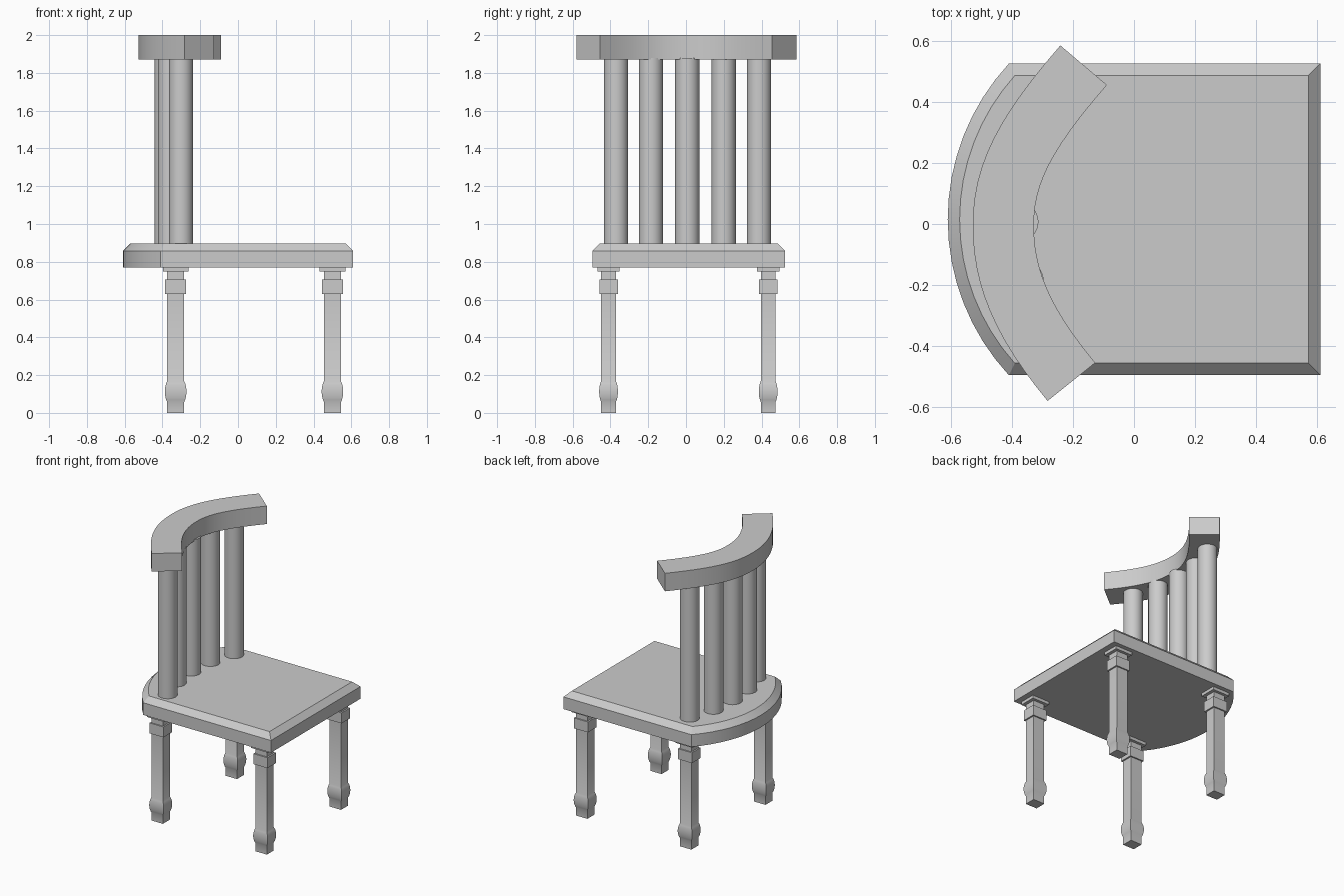
import bpy, bmesh, math
from mathutils import Vector
from mathutils.geometry import interpolate_bezier

if "Cube" in bpy.data.objects:
    bpy.data.objects.remove(bpy.data.objects["Cube"])


def loft(name, rings, smooth=True):
    """Skin a closed solid through rings of equal point count."""
    bm = bmesh.new()
    loops = [[bm.verts.new(p) for p in ring] for ring in rings]
    n = len(loops[0])
    for a, b in zip(loops, loops[1:]):
        for i in range(n):
            j = (i + 1) % n
            bm.faces.new((a[i], a[j], b[j], b[i]))
    bm.faces.new(loops[0])
    bm.faces.new(loops[-1])
    bmesh.ops.recalc_face_normals(bm, faces=bm.faces)
    me = bpy.data.meshes.new(name)
    bm.to_mesh(me)
    bm.free()
    ob = bpy.data.objects.new(name, me)
    bpy.context.collection.objects.link(ob)
    if smooth:
        bpy.ops.object.select_all(action='DESELECT')
        bpy.context.view_layer.objects.active = ob
        ob.select_set(True)
        bpy.ops.object.shade_smooth_by_angle(angle=math.radians(30))
    return ob


# Seat: straight front and sides, bowed back, chamfered top edge
def seat_ring(z, inset):
    y_mid, half = 0.015, 0.51 - inset
    x_front, x_side, x_back = 0.61 - inset, -0.41 + inset * 0.5, -0.61 + inset
    sag = x_side - x_back
    r = (half ** 2 + sag ** 2) / (2 * sag)
    span = math.asin(half / r)
    pts = [(x_front, y_mid - half, z), (x_front, y_mid + half, z)]
    for i in range(17):
        a = span * (1 - i / 8)
        pts.append((x_back + r - r * math.cos(a), y_mid + r * math.sin(a), z))
    return pts


loft("seat", [seat_ring(0.77, 0), seat_ring(0.858, 0), seat_ring(0.897, 0.039)])

# Legs: square section swept through a turned-style profile (z, half width)
bulge = [(0.058 + 0.11 * i / 10, 0.045 + 0.012 * math.sin(math.pi * i / 10) ** 0.7
          if 0 < i < 10 else 0.045) for i in range(11)]
profile = ([(0, 0.045)] + bulge +
           [(0.63, 0.045), (0.63, 0.056), (0.705, 0.056), (0.705, 0.045),
            (0.748, 0.045), (0.748, 0.068), (0.775, 0.068)])
for side, y in (("front", -0.41), ("rear", 0.435)):
    for end, x in (("left", -0.33), ("right", 0.50)):
        rings = [[(x + sx * w, y + sy * w * 0.87, z)
                  for sx, sy in ((-1, -1), (1, -1), (1, 1), (-1, 1))]
                 for z, w in profile]
        loft(f"{side}_{end}_leg", rings)

# Back spindles
for i, (x, y) in enumerate([(-0.302, -0.37), (-0.36, -0.185), (-0.377, 0.007),
                            (-0.36, 0.2), (-0.302, 0.387)]):
    rings = [[(x + 0.064 * math.cos(math.tau * k / 32),
               y + 0.064 * math.sin(math.tau * k / 32), z) for k in range(32)]
             for z in (0.885, 1.88)]
    loft(f"back_spindle_{i + 1}", rings)

# Curved top rail: rectangular section along a bent centre line
apex = Vector((-0.428, -0.005))
upper = interpolate_bezier(Vector((-0.165, 0.52)), Vector((-0.362, 0.293)),
                           Vector((-0.428, 0.16)), apex, 13)
lower = interpolate_bezier(apex, Vector((-0.428, -0.17)),
                           Vector((-0.371, -0.317)), Vector((-0.205, -0.517)), 13)
path = [Vector(p[:2]) for p in list(upper) + list(lower)[1:]]
rings = []
for i, p in enumerate(path):
    t = (path[min(i + 1, len(path) - 1)] - path[max(i - 1, 0)]).normalized()
    n = Vector((-t.y, t.x)) * 0.1
    rings.append([(*(p + n), 1.87), (*(p - n), 1.87), (*(p - n), 2.0), (*(p + n), 2.0)])
loft("top_rail", rings)
